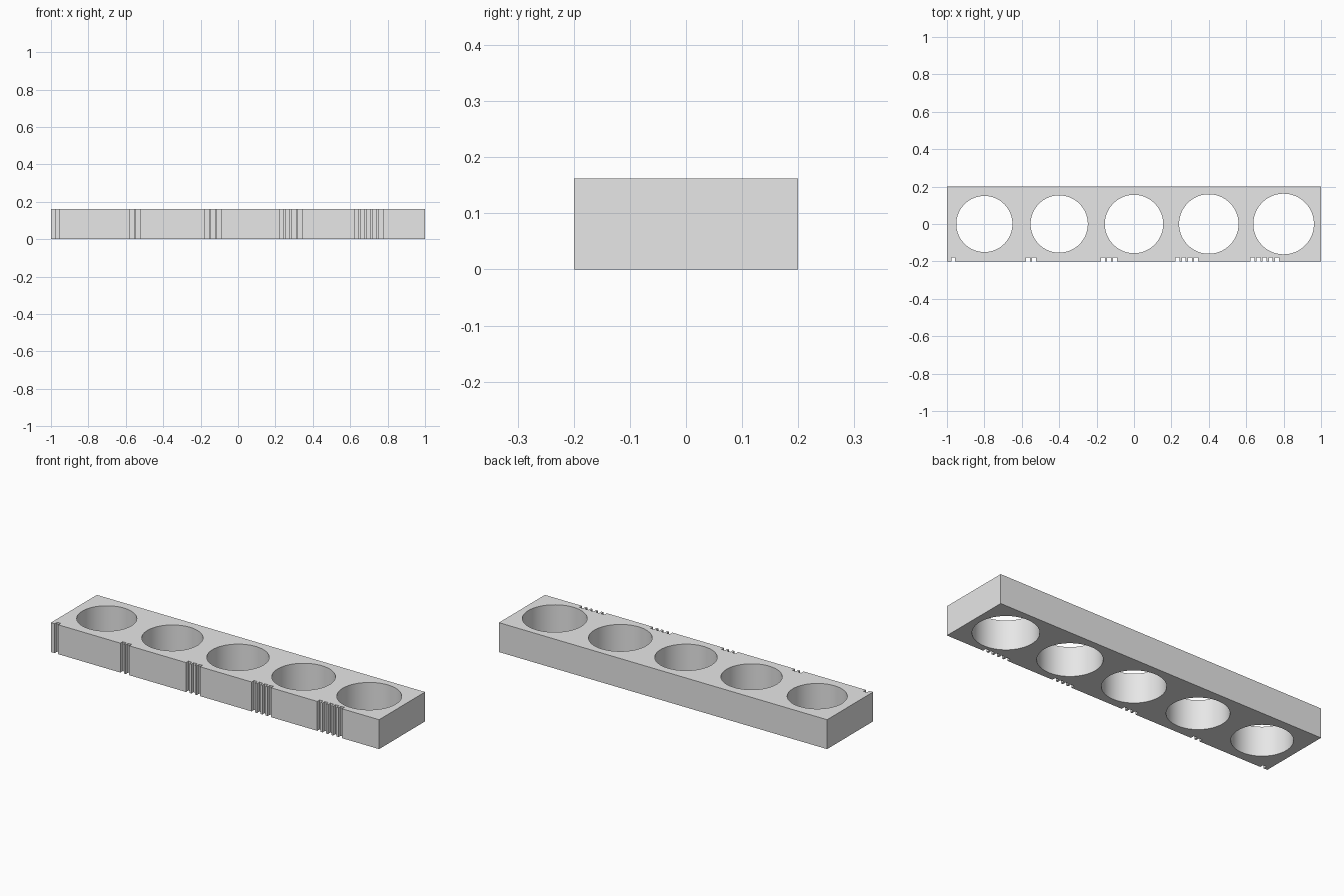
import bpy
import bmesh
import math

cube = bpy.data.objects.get("Cube")
if cube:
    bpy.data.objects.remove(cube, do_unlink=True)

HEIGHT, HALF_DEPTH, SPACING = 0.162, 0.2, 0.4
NOTCH_WIDTH, NOTCH_DEPTH, NOTCH_PITCH = 0.021, 0.021, 0.0325
FIRST_NOTCH = -0.177  # offset from the hole centre

grey = bpy.data.materials.new("plain_grey")
grey.use_nodes = True
grey.diffuse_color = (0.8, 0.8, 0.8, 1)
grey.node_tree.nodes["Principled BSDF"].inputs["Base Color"].default_value = (0.8, 0.8, 0.8, 1)

centres = [(i - 2) * SPACING for i in range(5)]

# Block outline, with one to five counting notches along the front edge
front = -HALF_DEPTH
outline = [(-1, front)]
for i, cx in enumerate(centres):
    for n in range(i + 1):
        x0 = cx + FIRST_NOTCH + n * NOTCH_PITCH
        x1 = x0 + NOTCH_WIDTH
        outline += [(x0, front), (x0, front + NOTCH_DEPTH),
                    (x1, front + NOTCH_DEPTH), (x1, front)]
outline += [(1, front), (1, HALF_DEPTH), (-1, HALF_DEPTH)]

bm = bmesh.new()
base = bm.faces.new([bm.verts.new((x, y, 0)) for x, y in outline])
top = bmesh.ops.extrude_face_region(bm, geom=[base])["geom"]
bmesh.ops.translate(bm, vec=(0, 0, HEIGHT),
                    verts=[v for v in top if isinstance(v, bmesh.types.BMVert)])
bmesh.ops.recalc_face_normals(bm, faces=bm.faces)
mesh = bpy.data.meshes.new("gauge_block")
bm.to_mesh(mesh)
bm.free()
block = bpy.data.objects.new("gauge_block", mesh)
bpy.context.collection.objects.link(block)
mesh.materials.append(grey)

# Round through holes, each slightly larger than the last
cutters = []
for i, cx in enumerate(centres):
    bpy.ops.mesh.primitive_cylinder_add(vertices=96, radius=0.15 + 0.003 * i,
                                        depth=HEIGHT * 2, location=(cx, 0, HEIGHT / 2))
    cutter = bpy.context.object
    cutter.name = f"hole_cutter_{i + 1}"
    cutter.hide_render = True
    cutter.data.materials.append(grey)
    cut = block.modifiers.new(f"hole_{i + 1}", "BOOLEAN")
    cut.operation, cut.solver, cut.object = "DIFFERENCE", "EXACT", cutter
    cutters.append(cutter)

# Apply the cuts and remove the helpers
bpy.ops.object.select_all(action="DESELECT")
block.select_set(True)
bpy.context.view_layer.objects.active = block
for name in [m.name for m in block.modifiers]:
    bpy.ops.object.modifier_apply(modifier=name)
for cutter in cutters:
    bpy.data.objects.remove(cutter, do_unlink=True)

bpy.ops.object.shade_smooth_by_angle(angle=math.radians(30))
